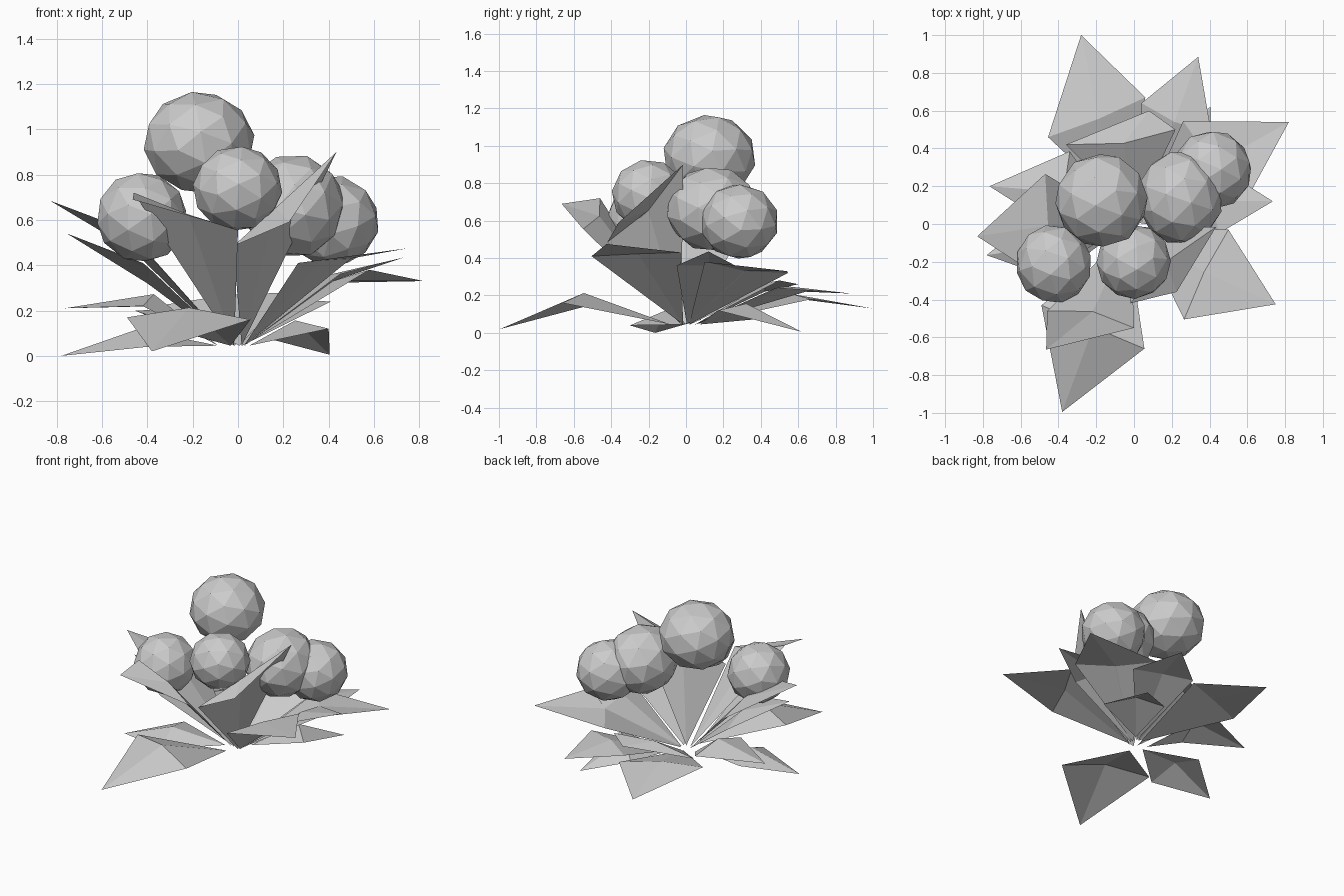
import bpy, bmesh
from mathutils import Vector

grey = bpy.data.materials.new("light grey")
grey.diffuse_color = (0.6, 0.6, 0.6, 1)


def finish(bm, name):
    mesh = bpy.data.meshes.new(name)
    bm.to_mesh(mesh)
    bm.free()
    mesh.materials.append(grey)
    obj = bpy.data.objects.new(name, mesh)
    bpy.context.collection.objects.link(obj)
    return obj


def leaf(name, tip, left, right, lift, start):
    """Folded kite: four triangles round a raised ridge point."""
    tip, left, right = Vector(tip), Vector(left), Vector(right)
    out = Vector((tip.x, tip.y, 0)).normalized()
    base = out * start + Vector((0, 0, 0.045))
    normal = (right - left).cross(tip - base).normalized()
    if normal.z < 0:
        normal.negate()
    ridge = (left + right) * 0.5 * 0.85 + (base + tip) * 0.5 * 0.15 + normal * lift
    bm = bmesh.new()
    b, l, t, r, m = [bm.verts.new(p) for p in (base, left, tip, right, ridge)]
    for a, c in ((b, l), (l, t), (t, r), (r, b)):
        bm.faces.new((a, c, m))
    bm.normal_update()
    if sum(f.normal.z for f in bm.faces) < 0:
        bmesh.ops.reverse_faces(bm, faces=bm.faces[:])
    return finish(bm, name)


def bloom(name, centre, size, turn):
    """Faceted ball flower, slightly squashed."""
    bm = bmesh.new()
    bmesh.ops.create_icosphere(bm, subdivisions=2, radius=1)
    obj = finish(bm, name)
    for v in obj.data.vertices:
        v.co.rotate(Vector((0, 0, 1)).rotation_difference(Vector(turn)))
        v.co = Vector(v.co[i] * size[i] for i in range(3))
    obj.location = centre
    return obj


# Blooms
bloom("top_bloom", (-0.172, 0.125, 0.942), (0.247, 0.25, 0.226), (0.3, 0.2, 0.9))
bloom("front_bloom", (-0.002, -0.20, 0.738), (0.198, 0.198, 0.19), (0.5, 0.1, 0.8))
bloom("left_bloom", (-0.425, -0.212, 0.612), (0.202, 0.21, 0.202), (0.2, 0.6, 0.7))
bloom("right_bloom", (0.245, 0.14, 0.662), (0.228, 0.25, 0.23), (0.1, 0.4, 0.9))
bloom("back_right_bloom", (0.413, 0.285, 0.595), (0.212, 0.212, 0.203), (0.6, 0.3, 0.7))

# Low leaves lying near the ground: tip, left corner, right corner
low = [
    ((-0.38, -0.995, 0.02), (-0.49, -0.43, 0.17), (0.055, -0.66, 0.16)),
    ((-0.78, -0.165, 0.0), (-0.48, 0.08, 0.07), (-0.40, -0.30, 0.04)),
    ((-0.765, 0.20, 0.21), (-0.34, 0.385, 0.22), (-0.42, -0.02, 0.22)),
    ((0.405, 0.62, 0.005), (0.12, 0.45, 0.08), (0.40, 0.17, 0.12)),
]
for i, pts in enumerate(low):
    leaf(f"low_leaf_{i + 1}", *pts, lift=0.068, start=0.09)

# Back leaves spreading outward
back = [
    ((-0.28, 1.0, 0.13), (-0.455, 0.46, 0.20), (0.06, 0.67, 0.18)),
    ((0.34, 0.885, 0.21), (0.04, 0.64, 0.22), (0.41, 0.48, 0.24)),
    ((0.08, 0.60, 0.26), (-0.36, 0.42, 0.22), (0.22, 0.50, 0.28)),
]
for i, pts in enumerate(back):
    leaf(f"back_leaf_{i + 1}", *pts, lift=0.035, start=0.05)

# Raised leaves fanning up under the blooms
raised = [
    ((0.82, 0.54, 0.33), (0.26, 0.545, 0.32), (0.58, 0.10, 0.38), 0.005),
    ((0.735, 0.12, 0.435), (0.42, 0.32, 0.33), (0.45, -0.05, 0.36), 0.035),
    ((0.75, -0.425, 0.475), (0.265, -0.505, 0.41), (0.50, -0.03, 0.43), 0.03),
    ((0.225, -0.36, 0.59), (-0.02, -0.42, 0.485), (0.435, -0.015, 0.90), 0.035),
    ((-0.465, -0.665, 0.69), (-0.46, -0.46, 0.72), (0.0, -0.55, 0.555), 0.035),
    ((-0.83, -0.065, 0.685), (-0.47, 0.265, 0.47), (-0.50, -0.28, 0.56), 0.035),
    ((-0.755, -0.09, 0.54), (-0.40, 0.12, 0.32), (-0.42, -0.28, 0.41), 0.035),
]
for i, (tip, left, right, lift) in enumerate(raised):
    leaf(f"raised_leaf_{i + 1}", tip, left, right, lift, start=0.03)
